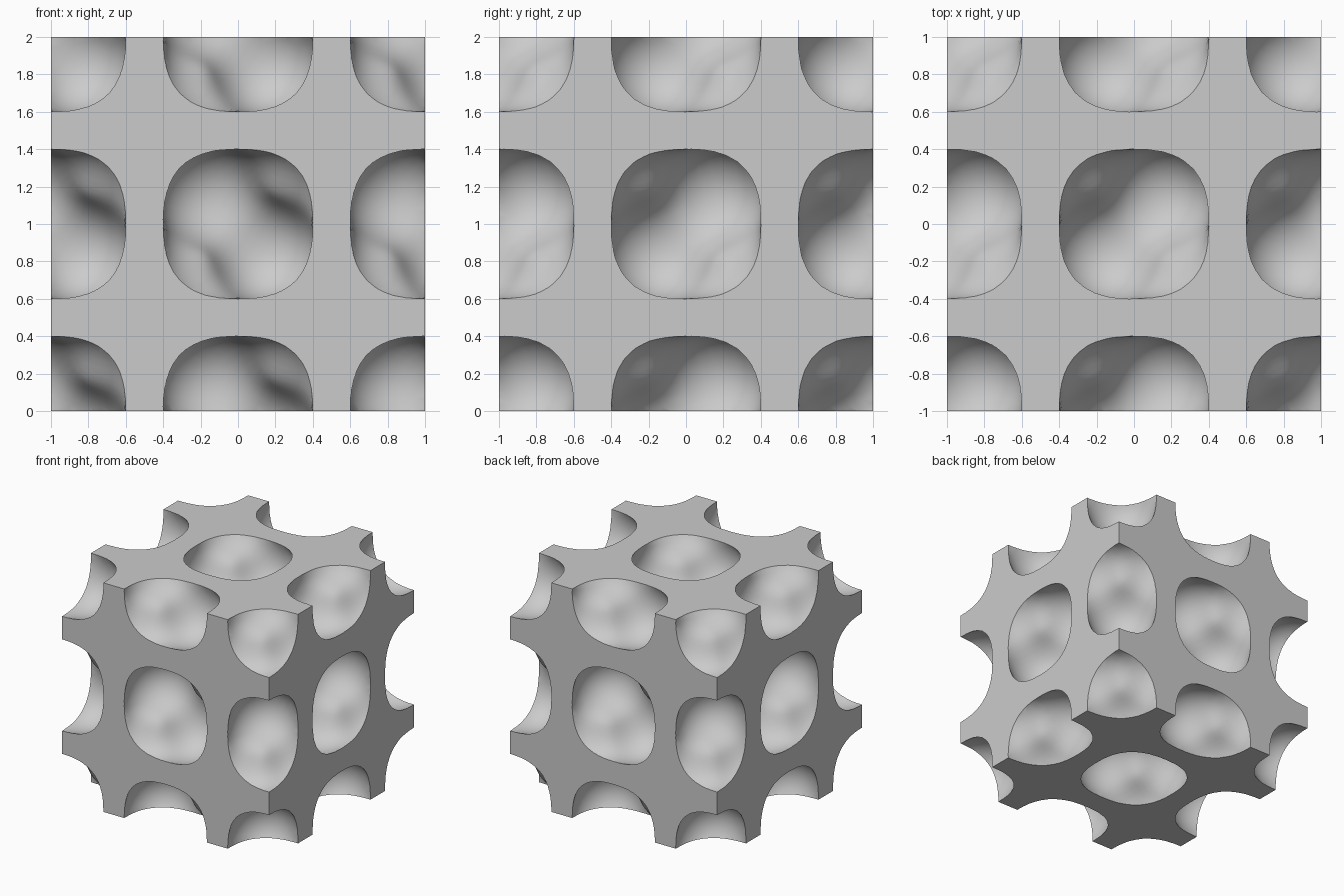
import bpy
import bmesh
from mathutils import Euler, Matrix, Vector

if "Cube" in bpy.data.objects:
    bpy.data.objects.remove(bpy.data.objects["Cube"], do_unlink=True)

# Single grey material
grey = bpy.data.materials.new("light_grey")
grey.use_nodes = True
colour = (0.6, 0.6, 0.6, 1)
grey.diffuse_color = colour
grey.node_tree.nodes["Principled BSDF"].inputs["Base Color"].default_value = colour


def make_object(name, bm):
    mesh = bpy.data.meshes.new(name)
    bm.to_mesh(mesh)
    bm.free()
    mesh.materials.append(grey)
    obj = bpy.data.objects.new(name, mesh)
    bpy.context.collection.objects.link(obj)
    return obj


def pocket_radius(d):
    # Rounded square on each main plane; octants alternately bulge and dent
    x, y, z = (c * c for c in d)
    rounded = 0.4 + 0.13 * (x * y + y * z + z * x) - 0.9 * x * y * z
    return rounded - 0.55 * d.x * d.y * d.z


def add_pocket(bm, centre):
    turn = Euler((0.31, 0.47, 0.23)).to_matrix().to_4x4()
    verts = bmesh.ops.create_uvsphere(bm, u_segments=48, v_segments=28, radius=1, matrix=turn)["verts"]
    for v in verts:
        d = v.co.normalized()
        v.co = centre + d * pocket_radius(d)


# Solid block
bm = bmesh.new()
bmesh.ops.create_cube(bm, size=2, matrix=Matrix.Translation((0, 0, 1)))
block = make_object("lattice_block", bm)

# Pockets on a regular grid, opening on every face, edge and corner
bm = bmesh.new()
steps = (-1, 0, 1)
for x in steps:
    for y in steps:
        for z in steps:
            if (x, y, z) != (0, 0, 0):
                add_pocket(bm, Vector((x, y, z + 1)))
bmesh.ops.triangulate(bm, faces=bm.faces)
cutter = make_object("pocket_cutter", bm)
cutter.hide_render = True

# Carve the pockets, then bake the result
cut = block.modifiers.new("carve_pockets", "BOOLEAN")
cut.operation = "DIFFERENCE"
cut.solver = "EXACT"
cut.object = cutter
bpy.context.view_layer.update()
bpy.ops.object.select_all(action="DESELECT")
block.select_set(True)
bpy.context.view_layer.objects.active = block
bpy.ops.object.modifier_apply(modifier=cut.name)
bpy.data.objects.remove(cutter, do_unlink=True)
bpy.ops.object.shade_smooth_by_angle(angle=0.6)
